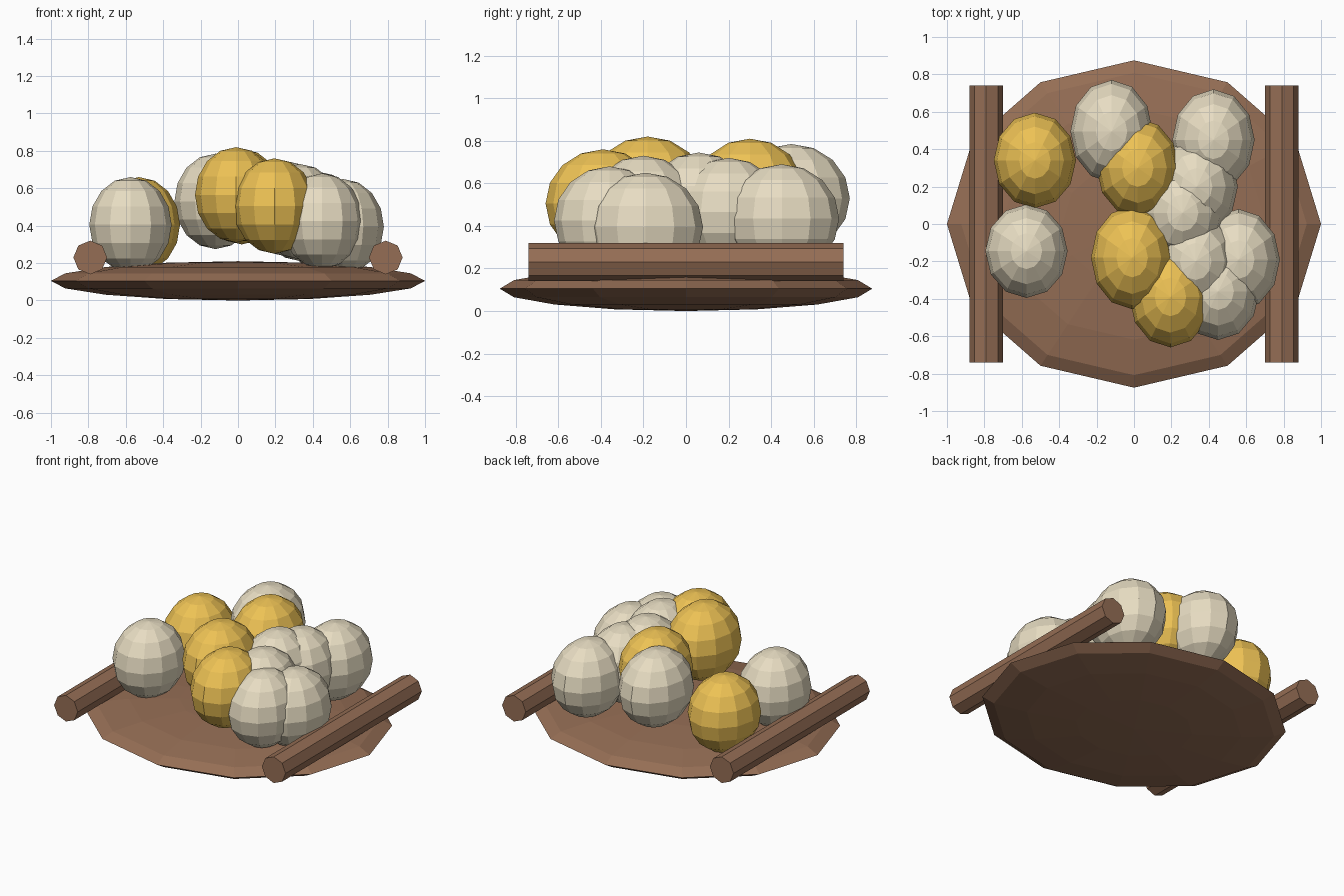
import bpy
from math import radians

if "Cube" in bpy.data.objects:
    bpy.data.objects.remove(bpy.data.objects["Cube"])


def material(name, rgb):
    m = bpy.data.materials.new(name)
    m.diffuse_color = (*rgb, 1)
    m.use_nodes = True
    m.node_tree.nodes["Principled BSDF"].inputs["Base Color"].default_value = m.diffuse_color
    return m


wood = material("brown_wood", (0.30, 0.155, 0.09))
cream = material("cream", (0.80, 0.72, 0.54))
gold = material("gold", (0.85, 0.54, 0.09))


def ellipsoid(name, loc, size, mat):
    bpy.ops.mesh.primitive_uv_sphere_add(segments=12, ring_count=8, radius=1, location=loc)
    o = bpy.context.object
    o.name, o.scale = name, size
    o.data.materials.append(mat)


# shallow nest base
ellipsoid("base_dish", (0, 0, 0.105), (1, 0.875, 0.105), wood)

# side logs
for side, x in (("left", -0.79), ("right", 0.79)):
    bpy.ops.mesh.primitive_cylinder_add(vertices=8, radius=0.09, depth=1.48,
                                        location=(x, 0, 0.23), rotation=(radians(90), 0, 0))
    log = bpy.context.object
    log.name = side + "_log"
    log.data.materials.append(wood)

# heap of eggs: x, y, top height, half length in y
cream_eggs = [
    (-0.575, -0.145, 0.66, 0.25),
    (-0.12, 0.495, 0.785, 0.275),
    (0.425, 0.45, 0.69, 0.27),
    (0.335, 0.20, 0.72, 0.26),
    (0.26, 0.06, 0.745, 0.26),
    (0.33, -0.20, 0.73, 0.26),
    (0.56, -0.19, 0.65, 0.27),
    (0.45, -0.36, 0.68, 0.26),
]
gold_eggs = [
    (-0.53, 0.34, 0.66, 0.255),
    (-0.01, -0.18, 0.82, 0.275),
    (0.02, 0.30, 0.81, 0.265),
    (0.195, -0.39, 0.76, 0.27),
]
for label, mat, eggs in (("cream_egg", cream, cream_eggs), ("gold_egg", gold, gold_eggs)):
    for i, (x, y, top, ry) in enumerate(eggs, 1):
        ellipsoid(f"{label}_{i}", (x, y, top - 0.255), (0.22, ry, 0.255), mat)
